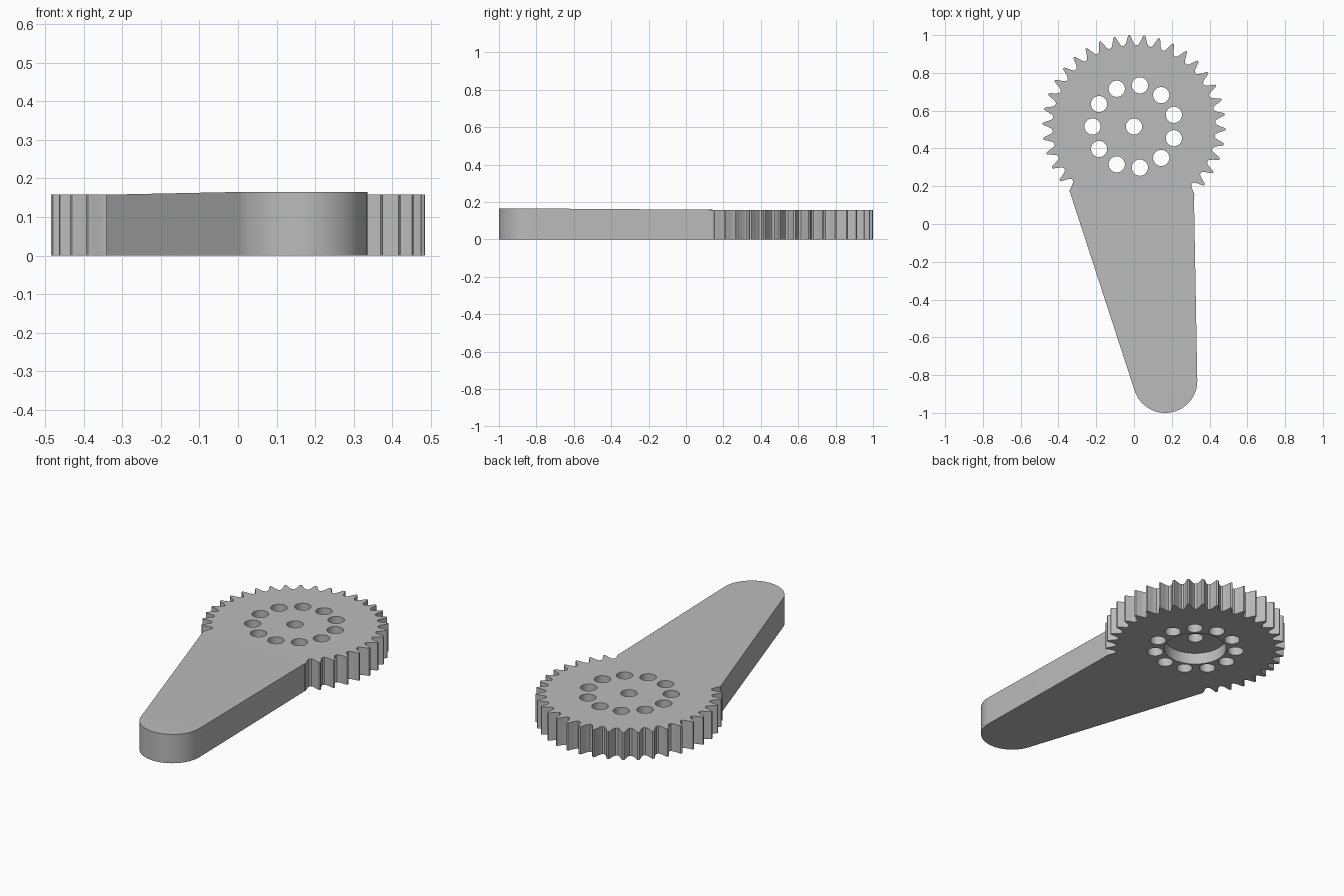
import bpy, bmesh, math
from math import sin, cos, pi, radians
from mathutils import Vector

if "Cube" in bpy.data.objects:
    bpy.data.objects.remove(bpy.data.objects["Cube"], do_unlink=True)

GEAR_C = Vector((0, 0.516))
GEAR_TOP, ARM_TOP = 0.158, 0.165
TEETH, TIP_R = 38, 0.485
PITCH = 2 * pi / TEETH
PHASE = radians(7.7)
END_C, END_R = Vector((0.165, -0.83)), 0.17

grey = bpy.data.materials.new("plain grey")
grey.use_nodes = True
colour = (0.5, 0.5, 0.5, 1)
grey.diffuse_color = colour
grey.node_tree.nodes["Principled BSDF"].inputs["Base Color"].default_value = colour


def polar(centre, radius, angle):
    return centre + Vector((cos(angle), sin(angle))) * radius


def make_object(name, bm):
    bmesh.ops.recalc_face_normals(bm, faces=bm.faces)
    mesh = bpy.data.meshes.new(name)
    bm.to_mesh(mesh)
    bm.free()
    mesh.materials.append(grey)
    obj = bpy.data.objects.new(name, mesh)
    bpy.context.collection.objects.link(obj)
    return obj


def prism(bm, outline, heights):
    """Upright walls and a flat base; returns the top vertices."""
    low = [bm.verts.new((p.x, p.y, 0)) for p in outline]
    high = [bm.verts.new((p.x, p.y, h)) for p, h in zip(outline, heights)]
    bm.faces.new(low[::-1])
    for i in range(len(low)):
        j = (i + 1) % len(low)
        bm.faces.new((low[i], low[j], high[j], high[i]))
    return high


def cylinder(bm, centre, radius, z0, z1, sides):
    made = bmesh.ops.create_cone(bm, cap_ends=True, segments=sides,
                                 radius1=radius, radius2=radius, depth=z1 - z0)
    bmesh.ops.translate(bm, verts=made["verts"],
                        vec=(centre.x, centre.y, (z0 + z1) / 2))


def cut(obj, bm):
    cutter = make_object("cutter", bm)
    cutter.hide_render = True
    mod = obj.modifiers.new("cut", "BOOLEAN")
    mod.operation, mod.solver, mod.object = "DIFFERENCE", "EXACT", cutter
    bpy.context.view_layer.objects.active = obj
    bpy.ops.object.modifier_apply(modifier=mod.name)
    bpy.data.objects.remove(cutter, do_unlink=True)


# Gear outline: toothed arc, closed by a straight chord where the arm joins
FIRST, LAST = -6, TEETH - 15
half_tooth = [(0, TIP_R), (0.06, 0.484), (0.12, 0.474), (0.2, 0.457),
              (0.29, 0.442), (0.41, 0.431)]
profile = [(-f, r) for f, r in half_tooth[:0:-1]] + half_tooth
outline = []
for k in range(FIRST, LAST + 1):
    for f, r in profile:
        if FIRST <= k + f <= LAST:
            outline.append(polar(GEAR_C, r, PHASE + (k + f) * PITCH))
bm = bmesh.new()
bm.faces.new(prism(bm, outline, [GEAR_TOP] * len(outline)))
gear = make_object("gear_wheel", bm)

# Ring of holes and the centre hole
bm = bmesh.new()
cylinder(bm, GEAR_C, 0.043, -0.1, 0.3, 32)
for i in range(11):
    cylinder(bm, polar(GEAR_C, 0.22, pi + i * 2 * pi / 11), 0.043, -0.1, 0.3, 32)
cut(gear, bm)

# Round recess in the underside
bm = bmesh.new()
cylinder(bm, GEAR_C, 0.167, -0.1, 0.067, 64)
cut(gear, bm)

# Tapered arm: lines from the end teeth, tangent to the rounded tip
right, left = outline[0], outline[-1]


def tangent_angle(point, side):
    d = point - END_C
    return math.atan2(d.y, d.x) + side * math.acos(END_R / d.length)


start = tangent_angle(left, 1)
end = tangent_angle(right, -1) + 2 * pi
STEPS = 40
arc = [polar(END_C, END_R, start + (end - start) * i / STEPS)
       for i in range(STEPS + 1)]
bm = bmesh.new()
top = prism(bm, [right, left] + arc, [GEAR_TOP] * 2 + [ARM_TOP] * len(arc))
bm.faces.new(top[2:])
bm.faces.new((top[0], top[1], top[2], top[-1]))
arm = make_object("arm", bm)

# Smooth the curved walls, keep the rims sharp
for obj in (gear, arm):
    bpy.ops.object.select_all(action="DESELECT")
    obj.select_set(True)
    bpy.context.view_layer.objects.active = obj
    bpy.ops.object.shade_smooth_by_angle(angle=radians(30))
